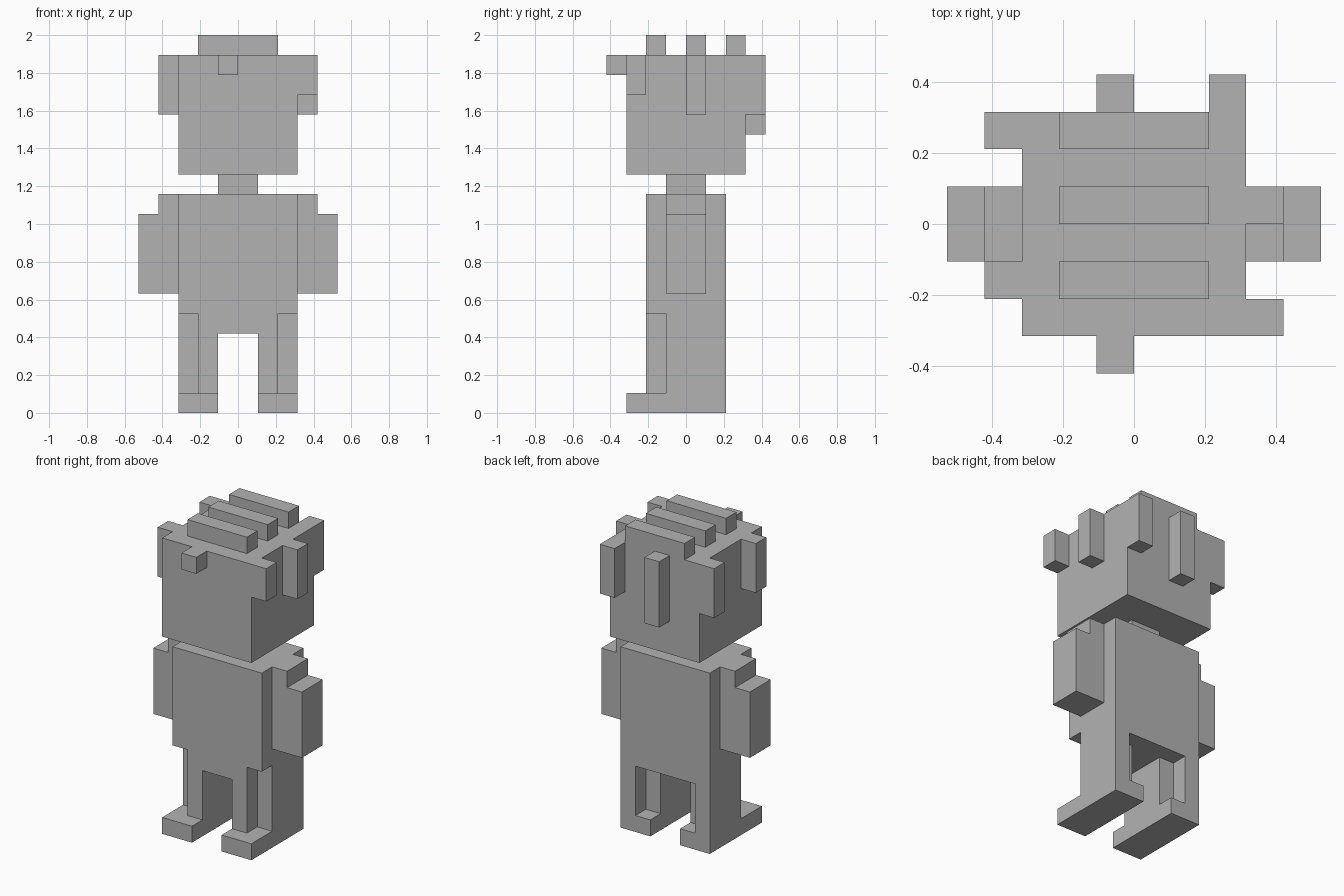
import bpy
import bmesh
from mathutils import Vector

cube = bpy.data.objects.get("Cube")
if cube:
    bpy.data.objects.remove(cube, do_unlink=True)

U = 2 / 19  # one block; the figure is 19 blocks tall

grey = bpy.data.materials.new("plain grey")
grey.use_nodes = True
colour = (0.45, 0.45, 0.45, 1)
grey.diffuse_color = colour
grey.node_tree.nodes["Principled BSDF"].inputs["Base Color"].default_value = colour


def blocks(name, *spans, mirror=False):
    """Make one part from boxes, each given as low and high corner in blocks."""
    bm = bmesh.new()
    for low, high in spans:
        low, high = Vector(low), Vector(high)
        verts = bmesh.ops.create_cube(bm, size=1)["verts"]
        bmesh.ops.scale(bm, vec=(high - low) * U, verts=verts)
        bmesh.ops.translate(bm, vec=(low + high) / 2 * U, verts=verts)
    mesh = bpy.data.meshes.new(name)
    bm.to_mesh(mesh)
    bm.free()
    mesh.materials.append(grey)
    part = bpy.data.objects.new(name, mesh)
    bpy.context.collection.objects.link(part)
    if mirror:
        mod = part.modifiers.new("Mirror", 'MIRROR')
        mod.use_mirror_merge = False
    return part


# Legs and feet: the shin is stepped, inner half forward, outer half back
blocks("feet", ((1, -3, 0), (3, 2, 1)), mirror=True)
blocks("legs",
       ((1, -2, 1), (2, 1, 4)),
       ((2, -1, 1), (3, 2, 5)), mirror=True)

# Body
blocks("hips", ((-2, -2, 4), (2, 2, 5)))
blocks("torso", ((-3, -2, 5), (3, 2, 11)))
blocks("arms",
       ((3, -1, 6), (4, 1, 11)),
       ((4, -1, 6), (5, 1, 10)), mirror=True)
blocks("neck", ((-1, -1, 11), (1, 1, 12)))
blocks("head", ((-3, -3, 12), (3, 3, 18)))

# Hair ridges across the crown
for i, y in enumerate((-2, 0, 2)):
    blocks(f"hair_ridge_{i + 1}", ((-2, y, 18), (2, y + 1, 19)))

# Hair locks hanging from the top edge of the head: x, y, length
locks = {
    "front_lock": (-1, -4, 1),
    "left_front_lock": (3, -3, 2),
    "left_side_lock": (3, 0, 3),
    "left_back_lock": (2, 3, 3),
    "back_lock": (-1, 3, 4),
    "right_back_lock": (-4, 2, 3),
    "right_side_lock": (-4, -2, 3),
}
for name, (x, y, length) in locks.items():
    blocks(name, ((x, y, 18 - length), (x + 1, y + 1, 18)))
